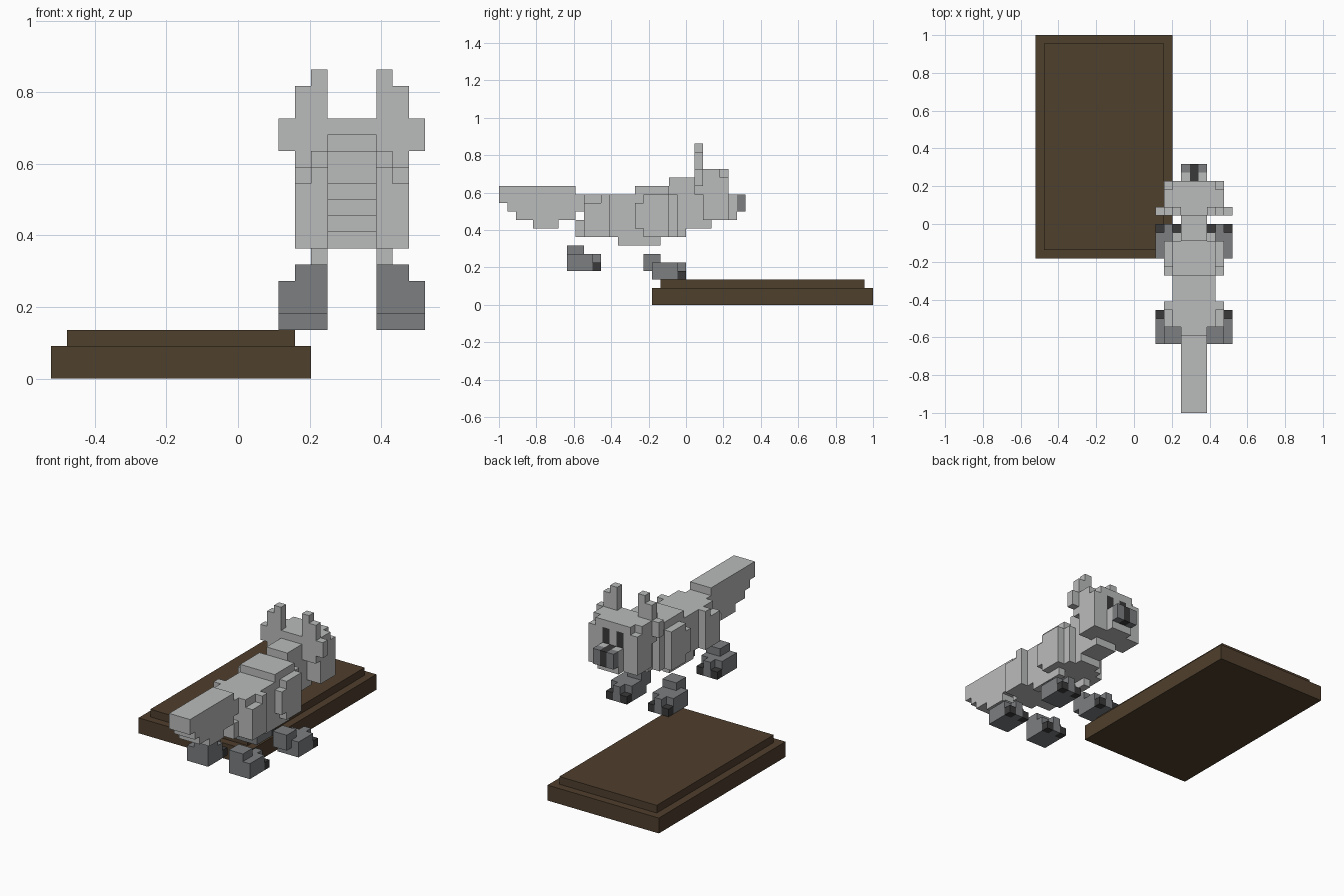
import bpy, bmesh
from mathutils import Vector

if "Cube" in bpy.data.objects:
    bpy.data.objects.remove(bpy.data.objects["Cube"])

U = 2 / 44          # size of one cube cell
CX = 7              # animal centre line, in cells


def material(name, rgb):
    m = bpy.data.materials.new(name)
    m.diffuse_color = (*rgb, 1)
    m.use_nodes = True
    m.node_tree.nodes["Principled BSDF"].inputs["Base Color"].default_value = m.diffuse_color
    return m


COLOURS = {
    "light": material("light_grey_fur", (0.49, 0.50, 0.495)),
    "mid": material("mid_grey_fur", (0.20, 0.21, 0.22)),
    "dark": material("charcoal", (0.042, 0.042, 0.044)),
}
brown = material("brown_wood", (0.078, 0.050, 0.026))

cells = {}          # (x, y, z) cell -> (part, colour)


def fill(part, colour, x0, x1, y0, y1, z0, z1):
    """Fill cells x0..x1 (inclusive, mirrored), y0..y1 and z0..z1."""
    for x in range(x0, x1 + 1):
        for y in range(y0, y1):
            for z in range(z0, z1):
                for s in (x, -x):
                    cells[(s, y, z)] = (part, colour)


# Tail: stepped underside
for y0, y1, z in ((-22, -21, 12), (-21, -20, 11), (-20, -18, 10),
                  (-18, -15, 9), (-15, -13, 10)):
    fill("tail", "light", 0, 1, y0, y1, z, 14)
fill("tail", "light", 0, 1, -13, -12, 11, 13)

# Body with rump, hips, belly ridges and shoulders
fill("body", "light", 0, 2, -12, -1, 8, 13)
fill("body", "light", 0, 1, -13, -12, 8, 10)
fill("body", "light", 2, 2, -8, -3, 7, 8)
fill("hips", "light", 3, 3, -12, -10, 8, 12)
fill("hips", "light", 3, 3, -10, -9, 8, 13)
fill("shoulders", "light", 3, 3, -6, -5, 9, 12)
fill("shoulders", "light", 3, 3, -5, -2, 8, 13)

# Mane and neck
fill("mane", "light", 0, 2, -6, -2, 13, 14)
fill("neck", "light", 0, 1, -2, 1, 9, 15)
fill("neck", "light", 0, 1, -1, 0, 8, 9)
fill("neck", "light", 0, 1, 1, 3, 9, 13)

# Head with lowered front corners, ears and cheek tufts
fill("head", "light", 0, 3, 2, 5, 10, 15)
fill("head", "light", 0, 3, 2, 4, 15, 16)
fill("head", "light", 0, 2, 4, 5, 15, 16)
fill("ears", "light", 0, 3, 1, 2, 13, 16)
fill("ears", "light", 4, 4, 1, 2, 14, 16)
fill("ears", "light", 3, 3, 1, 2, 16, 18)
fill("ears", "light", 2, 2, 1, 2, 16, 19)
fill("eyes", "dark", 1, 1, 4, 5, 13, 15)

# Muzzle and nose
fill("muzzle", "light", 0, 1, 5, 6, 10, 13)
fill("muzzle", "mid", 1, 1, 6, 7, 11, 13)
fill("nose", "dark", 0, 0, 6, 7, 11, 13)
fill("nose", "dark", 0, 0, 5, 6, 12, 13)

# Paws: foot, ankle block and dark outer claws
for part, tip, base, ankle in (("front_paws", 0, 3, (-5, -3, 4, 6)),
                               ("hind_paws", -10, 4, (-14, -12, 4, 7))):
    fill(part, "mid", 2, 4, tip - 4, tip - 1, base, base + 2)
    fill(part, "mid", 3, 3, tip - 1, tip, base, base + 2)
    fill(part, "mid", 2, 3, *ankle)
    for x in (2, 4):
        fill(part, "dark", x, x, tip - 1, tip, base, base + 1)


def build_part(part):
    """Skin the exposed sides of a part's cells."""
    names = sorted({c for p, c in cells.values() if p == part})
    mesh = bpy.data.meshes.new(part)
    for n in names:
        mesh.materials.append(COLOURS[n])
    bm = bmesh.new()
    for cell, (p, colour) in cells.items():
        if p != part:
            continue
        for axis in range(3):
            for sign in (-1, 1):
                step = [0, 0, 0]
                step[axis] = sign
                if tuple(a + b for a, b in zip(cell, step)) in cells:
                    continue
                n = Vector(step)
                a = Vector((0, 0, 0))
                a[(axis + 1) % 3] = 1
                b = n.cross(a)
                mid = Vector((cell[0] + CX, cell[1] + 0.5, cell[2] + 0.5)) + n / 2
                loop = [mid + (i * a + j * b) / 2
                        for i, j in ((-1, -1), (1, -1), (1, 1), (-1, 1))]
                f = bm.faces.new([bm.verts.new(v * U) for v in loop])
                f.material_index = names.index(colour)
    bmesh.ops.remove_doubles(bm, verts=bm.verts, dist=U * 0.01)
    bmesh.ops.dissolve_limit(bm, angle_limit=0.02, verts=bm.verts,
                             edges=bm.edges, delimit={'MATERIAL'})
    bm.to_mesh(mesh)
    bm.free()
    bpy.context.collection.objects.link(bpy.data.objects.new(part, mesh))


for part in sorted({p for p, _ in cells.values()}):
    build_part(part)


# Two-step wooden base
def slab(name, x0, x1, y0, y1, z0, z1):
    bpy.ops.mesh.primitive_cube_add(
        size=1, location=((x0 + x1) / 2 * U, (y0 + y1) / 2 * U, (z0 + z1) / 2 * U))
    ob = bpy.context.object
    ob.name = name
    ob.scale = ((x1 - x0) * U, (y1 - y0) * U, (z1 - z0) * U)
    ob.data.materials.append(brown)


slab("base_lower", -11.5, 4.5, -4, 22, 0, 2)
slab("base_upper", -10.5, 3.5, -3, 21, 2, 3)
